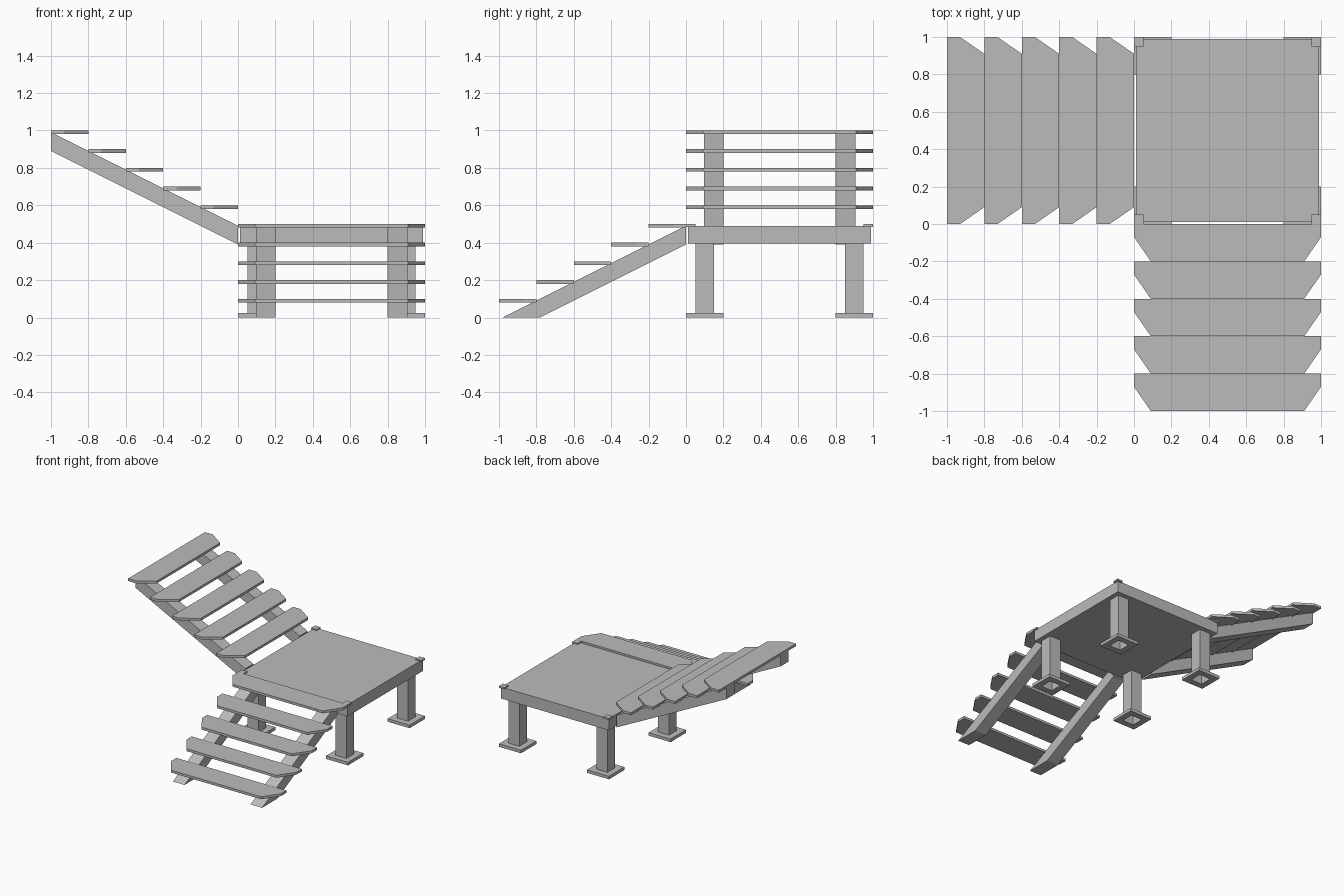
import bpy
import bmesh

if "Cube" in bpy.data.objects:
    bpy.data.objects.remove(bpy.data.objects["Cube"], do_unlink=True)

# One plain grey for everything
grey = bpy.data.materials.new("plain_grey")
colour = (0.5, 0.5, 0.5, 1)
grey.diffuse_color = colour
grey.use_nodes = True
grey.node_tree.nodes["Principled BSDF"].inputs["Base Color"].default_value = colour


def finish(name, bm):
    mesh = bpy.data.meshes.new(name)
    bm.to_mesh(mesh)
    bm.free()
    mesh.materials.append(grey)
    obj = bpy.data.objects.new(name, mesh)
    bpy.context.collection.objects.link(obj)
    return obj


def extrude(name, points, offset):
    """Solid made by pushing a flat outline along an offset."""
    bm = bmesh.new()
    face = bm.faces.new([bm.verts.new(p) for p in points])
    moved = bmesh.ops.extrude_face_region(bm, geom=[face], use_keep_orig=True)
    verts = [v for v in moved["geom"] if isinstance(v, bmesh.types.BMVert)]
    bmesh.ops.translate(bm, verts=verts, vec=offset)
    bmesh.ops.recalc_face_normals(bm, faces=bm.faces)
    return finish(name, bm)


def box(name, x0, x1, y0, y1, z0, z1):
    outline = [(x0, y0, z0), (x1, y0, z0), (x1, y1, z0), (x0, y1, z0)]
    return extrude(name, outline, (0, 0, z1 - z0))


def square_loft(name, cx, cy, profile):
    """Open square shell following (half width, height) steps."""
    bm = bmesh.new()
    corners = [(-1, -1), (1, -1), (1, 1), (-1, 1)]
    rings = [[bm.verts.new((cx + sx * r, cy + sy * r, z)) for sx, sy in corners]
             for r, z in profile]
    for low, high in zip(rings, rings[1:]):
        for i in range(4):
            j = (i + 1) % 4
            bm.faces.new((low[i], low[j], high[j], high[i]))
    return finish(name, bm)


# Landing
box("landing_platform", 0.01, 0.988, 0.01, 0.988, 0.395, 0.49)

# Hollow legs with wide foot plates, and corner caps
leg_profile = [(0.05, 0.025), (0.05, 0), (0.1, 0), (0.1, 0.025),
               (0.05, 0.025), (0.05, 0.395)]
for side, cx, capx in (("right", 0.1, 0), ("left", 0.9, 0.95)):
    for end, cy, capy in (("front", 0.1, 0), ("back", 0.9, 0.95)):
        square_loft(f"{end}_{side}_leg", cx, cy, leg_profile)
        box(f"{end}_{side}_corner_cap", capx, capx + 0.05,
            capy, capy + 0.05, 0.485, 0.5)

# Treads: full width at the back, clipped corners on the downhill edge
tread = [(0, 0), (0, 0.07), (0.09, 0.2), (0.91, 0.2), (1, 0.07), (1, 0)]
for i in range(5):
    z = 0.48 - 0.1 * i
    extrude(f"lower_tread_{i + 1}",
            [(w, -0.2 * i - d, z) for w, d in tread], (0, 0, 0.02))
    extrude(f"upper_tread_{i + 1}",
            [(-1 + 0.2 * i + d, w, z + 0.5) for w, d in tread], (0, 0, 0.02))

# Sloping stringers under both flights
lower_side = [(0, 0.39), (0, 0.49), (-0.98, 0), (-0.78, 0)]
upper_side = [(0, 0.39), (0, 0.49), (-1, 0.99), (-1, 0.89)]
for i, start in enumerate((0.095, 0.8)):
    extrude(f"lower_stringer_{i + 1}",
            [(start, y, z) for y, z in lower_side], (0.105, 0, 0))
    extrude(f"upper_stringer_{i + 1}",
            [(x, start, z) for x, z in upper_side], (0, 0.105, 0))
